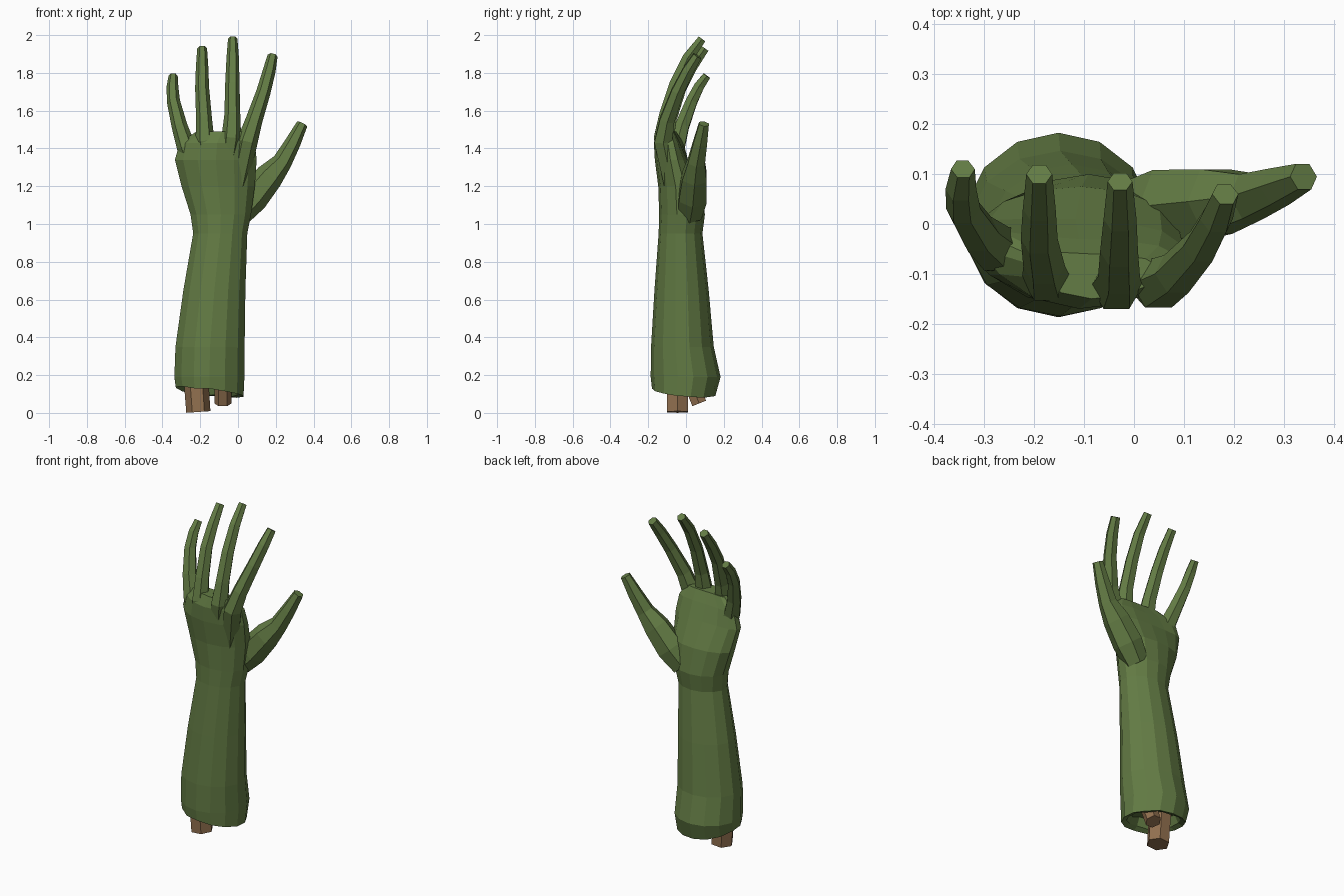
import bpy, bmesh, math, random
from mathutils import Vector

if "Cube" in bpy.data.objects:
    bpy.data.objects.remove(bpy.data.objects["Cube"])

random.seed(4)


def material(name, rgb):
    m = bpy.data.materials.new(name)
    m.diffuse_color = (*rgb, 1)
    m.use_nodes = True
    m.node_tree.nodes["Principled BSDF"].inputs["Base Color"].default_value = m.diffuse_color
    return m


GREEN = material("green skin", (0.125, 0.2, 0.058))
BONE = material("brown bone", (0.29, 0.165, 0.08))


def loft(name, rings, mat):
    """Skin a list of equal-length point rings and cap both ends."""
    bm = bmesh.new()
    rows = [[bm.verts.new(p) for p in ring] for ring in rings]
    n = len(rows[0])
    for a, b in zip(rows, rows[1:]):
        for i in range(n):
            j = (i + 1) % n
            bm.faces.new((a[i], a[j], b[j], b[i]))
    bm.faces.new(rows[0][::-1])
    bm.faces.new(rows[-1])
    bmesh.ops.recalc_face_normals(bm, faces=bm.faces)
    me = bpy.data.meshes.new(name)
    bm.to_mesh(me)
    bm.free()
    me.materials.append(mat)
    ob = bpy.data.objects.new(name, me)
    bpy.context.collection.objects.link(ob)
    return ob


def tube(name, path, mat, sides=6):
    """Tapered tube along (x, y, z, radius) points."""
    pts = [Vector(p[:3]) for p in path]
    rings = []
    for k, p in enumerate(pts):
        t = (pts[min(k + 1, len(pts) - 1)] - pts[max(k - 1, 0)]).normalized()
        side = t.cross(Vector((0, 1, 0))).normalized()
        up = side.cross(t)
        r = path[k][3]
        rings.append([p + r * (side * math.cos(a) + up * math.sin(a))
                      for a in (2 * math.pi * i / sides for i in range(sides))])
    return loft(name, rings, mat)


def section(z, x0, x1, y0, y1, bend=0, sides=14):
    """Oval ring; bend curls its edges toward the palm (little finger side most)."""
    ring = []
    for i in range(sides):
        a = 2 * math.pi * (i + 0.5) / sides
        c, s = math.cos(a), math.sin(a)
        curl = bend * c * c * (1 if c < 0 else 0.3)
        ring.append(Vector(((x0 + x1) / 2 + (x1 - x0) / 2 * c * 1.02,
                            (y0 + y1) / 2 + (y1 - y0) / 2 * s + curl, z)))
    return ring


# Forearm and palm, from the torn rim up to the knuckles
rim = section(0.11, -0.33, 0.03, -0.18, 0.155)
for p in rim:
    p.z += -0.1 * (p.x + 0.15) - 0.1 * p.y + random.uniform(-0.008, 0.008)
mid = Vector((-0.15, -0.01, 0))


def inset(scale, dz):
    return [Vector((mid.x + (p.x - mid.x) * scale, mid.y + (p.y - mid.y) * scale,
                    p.z + dz + random.uniform(-0.008, 0.008))) for p in rim]


body = [inset(0.72, 0.06), inset(0.84, 0.012), rim]
body += [section(*s) for s in (
    (0.19, -0.338, 0.035, -0.187, 0.183),
    (0.35, -0.332, 0.036, -0.185, 0.147),
    (0.65, -0.29, 0.04, -0.167, 0.12),
    (0.95, -0.238, 0.05, -0.145, 0.087),
    (1.05, -0.252, 0.07, -0.142, 0.10),
    (1.20, -0.30, 0.09, -0.147, 0.075, 0.02),
    (1.34, -0.335, 0.10, -0.165, 0.01, 0.05),
    (1.43, -0.31, 0.09, -0.17, -0.03, 0.07),
    (1.49, -0.22, 0.05, -0.15, -0.06, 0.04))]
loft("forearm_and_palm", body, GREEN)

# Fingers, starting inside the palm so their roots form ridges on the back
fingers = {
    "little_finger": [(-.20, -.06, 1.20, .05), (-.275, -.05, 1.41, .05), (-.31, -.02, 1.52, .042),
                      (-.342, .03, 1.65, .035), (-.347, .07, 1.73, .031), (-.343, .11, 1.785, .024)],
    "ring_finger": [(-.14, -.09, 1.20, .045), (-.175, -.11, 1.44, .05), (-.18, -.085, 1.56, .042),
                    (-.19, -.03, 1.72, .037), (-.19, .03, 1.83, .033), (-.19, .10, 1.93, .026)],
    "middle_finger": [(-.07, -.09, 1.20, .045), (-.035, -.125, 1.46, .052), (-.03, -.105, 1.58, .042),
                      (-.03, -.055, 1.74, .038), (-.028, .01, 1.88, .033), (-.028, .085, 1.98, .025)],
    "index_finger": [(.0, -.07, 1.20, .05), (.05, -.12, 1.44, .055), (.085, -.10, 1.55, .045),
                     (.135, -.045, 1.70, .038), (.165, .01, 1.81, .034), (.183, .06, 1.89, .027)],
    "thumb": [(.0, .02, 1.05, .07), (.075, .035, 1.14, .085), (.165, .045, 1.25, .075),
              (.235, .055, 1.33, .052), (.29, .075, 1.43, .042), (.34, .095, 1.53, .03)],
}
for name, path in fingers.items():
    tube(name, path, GREEN)

# Two bone stumps sticking out of the rim
tube("large_bone", [(-.225, -.045, .22, .066), (-.21, -.045, .005, .064)], BONE)
tube("small_bone", [(-.08, .01, .20, .045), (-.08, .07, .05, .045)], BONE)
